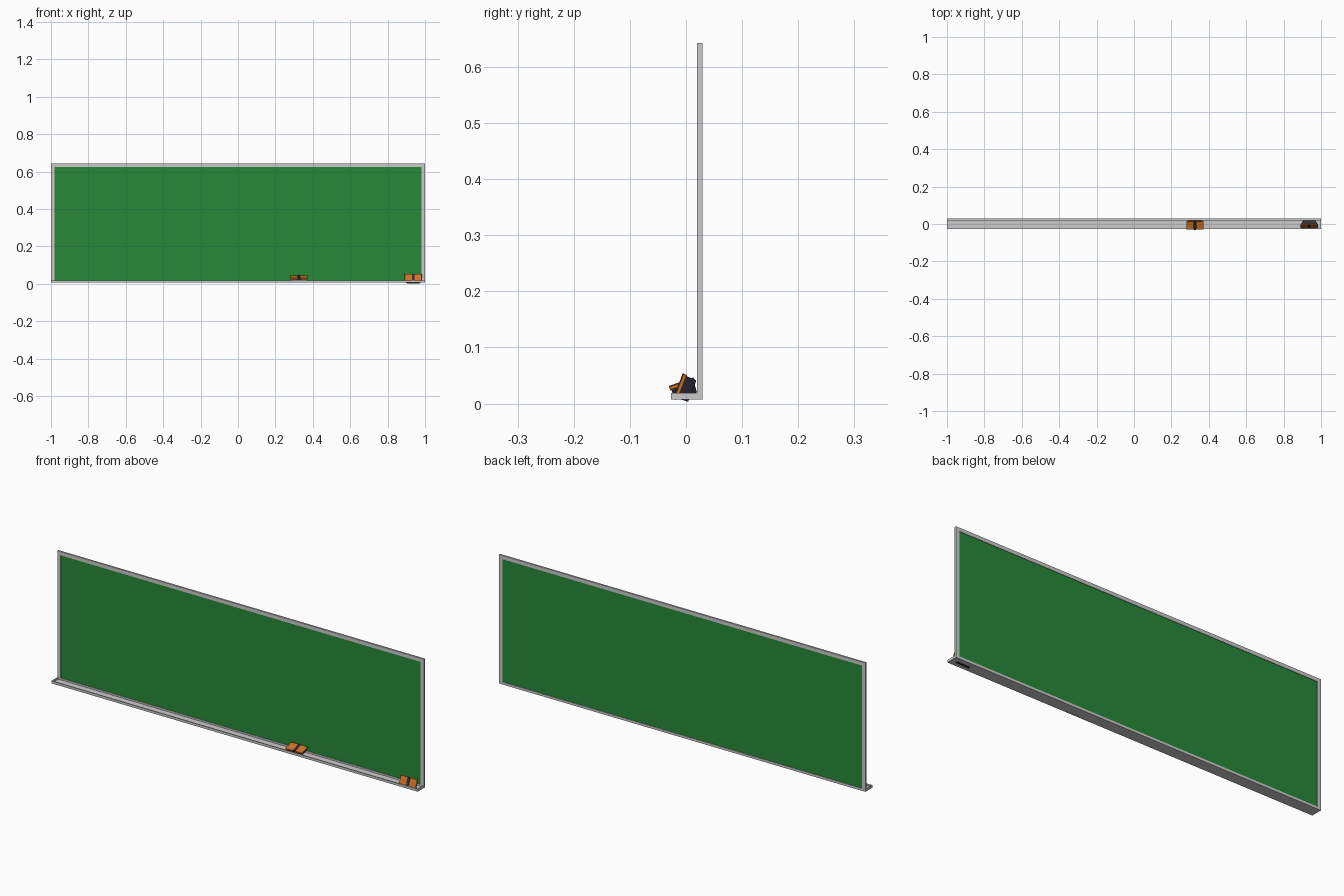
import bpy, bmesh
from math import radians
from mathutils import Vector, Matrix

if "Cube" in bpy.data.objects:
    bpy.data.objects.remove(bpy.data.objects["Cube"])


def material(name, color):
    m = bpy.data.materials.new(name)
    m.diffuse_color = (*color, 1)
    m.use_nodes = True
    m.node_tree.nodes["Principled BSDF"].inputs["Base Color"].default_value = m.diffuse_color
    return m


GREEN = material("board_green", (0.02, 0.25, 0.04))
ORANGE = material("eraser_orange", (0.62, 0.17, 0.02))
DARK = material("felt_dark", (0.03, 0.03, 0.045))


def finish(bm, name, mat=None):
    bmesh.ops.recalc_face_normals(bm, faces=bm.faces)
    me = bpy.data.meshes.new(name)
    bm.to_mesh(me)
    bm.free()
    ob = bpy.data.objects.new(name, me)
    bpy.context.collection.objects.link(ob)
    if mat:
        me.materials.append(mat)
    return ob


def box(name, lo, hi, mat=None, taper=(1, 1)):
    """Box between two corners; taper scales the lower face in x and y."""
    lo, hi = Vector(lo), Vector(hi)
    mid, size = (lo + hi) / 2, hi - lo
    bm = bmesh.new()
    bmesh.ops.create_cube(bm, size=1)
    for v in bm.verts:
        if v.co.z < 0:
            v.co.x *= taper[0]
            v.co.y *= taper[1]
        v.co = mid + v.co * size
    return finish(bm, name, mat)


# Board surface, recessed inside its frame
Y0, Y1, Z0, Z1 = 0.020, 0.029, 0.007, 0.643
T = 0.018
box("board_panel", (-1 + T, 0.0225, Z0 + 0.012), (1 - T, 0.0265, Z1 - T), GREEN)

# Frame: closed loop of mitred bars
bm = bmesh.new()
rings = []
for inset, y in ((0, Y0), (0, Y1), (1, Y1), (1, Y0)):
    x = 1 - T * inset
    zb, zt = Z0 + 0.012 * inset, Z1 - T * inset
    rings.append([bm.verts.new((px, y, pz)) for px, pz in
                  ((-x, zb), (x, zb), (x, zt), (-x, zt))])
for i in range(4):
    a, b = rings[i], rings[(i + 1) % 4]
    for k in range(4):
        n = (k + 1) % 4
        bm.faces.new((a[k], a[n], b[n], b[k]))
finish(bm, "board_frame")

# Tray: channel profile run along the board, with end caps
profile = [(0.020, 0.007), (-0.027, 0.007), (-0.027, 0.019),
           (-0.022, 0.019), (-0.022, 0.011), (0.020, 0.011)]
bm = bmesh.new()
face = bm.faces.new([bm.verts.new((-1, y, z)) for y, z in profile])
ext = bmesh.ops.extrude_face_region(bm, geom=[face])["geom"]
bmesh.ops.translate(bm, vec=(2, 0, 0),
                    verts=[g for g in ext if isinstance(g, bmesh.types.BMVert)])
if not face.is_valid or len(bm.faces) < 8:
    bm.faces.new([v for v in bm.verts if v.co.x < 0])
finish(bm, "chalk_tray")
for side, x in (("left", -1.0), ("right", 0.995)):
    box(f"tray_end_{side}", (x, -0.022, 0.011), (x + 0.005, 0.020, 0.019))


# Erasers: two wooden grips, a dark strap between them and tapered felt
def eraser(tag, loc, angle):
    M = Matrix.Translation(loc) @ Matrix.Rotation(radians(angle), 4, 'X')
    parts = [box(f"eraser_felt_{tag}", (-0.044, -0.0215, -0.013),
                 (0.044, 0.0215, 0.007), DARK, (0.75, 0.95)),
             box(f"eraser_strap_{tag}", (-0.006, -0.0235, 0.006),
                 (0.006, 0.0235, 0.0142), DARK)]
    for side, x in (("left", -0.0455), ("right", 0.006)):
        grip = box(f"eraser_grip_{side}_{tag}", (x, -0.0235, 0.006),
                   (x + 0.0395, 0.0235, 0.013), ORANGE)
        bev = grip.modifiers.new("soft_edge", 'BEVEL')
        bev.width = 0.001
        bev.segments = 1
        parts.append(grip)
    for p in parts:
        p.matrix_world = M


eraser("flat", (0.326, -0.004, 0.0255), 19)
eraser("leaning", (0.937, -0.001, 0.0268), 69)
